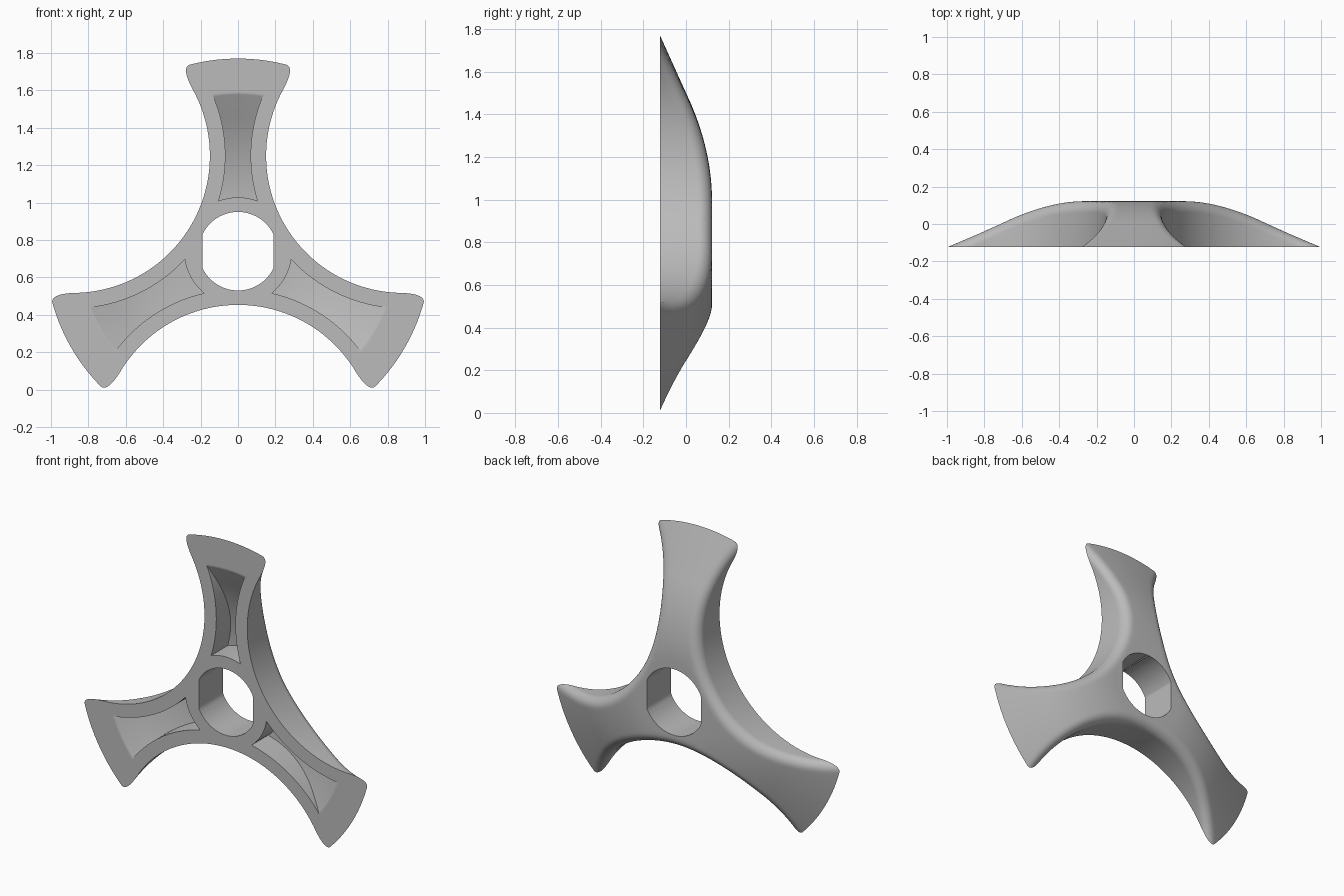
import bpy, bmesh
from math import sin, cos, acos, sqrt, pi, radians, hypot
from mathutils import Matrix, Vector

old = bpy.data.objects.get("Cube")
if old:
    bpy.data.objects.remove(old, do_unlink=True)

HUB_Z = 0.74      # height of the hub centre
TIP = 1.03        # arm length
BASE = -0.122     # flat front plane
SCOOP_C, SCOOP_R = 1.02, 0.733   # circles that scoop out the gaps between arms
FILLET = 0.06
WALL, SHELL = 0.083, 0.077       # side wall and back shell thickness
SIXTH = radians(60)


def dome(r):
    """Height of the domed back at a radius."""
    if r < 0.25:
        return -BASE
    if r < 0.76:
        return -BASE - 0.469 * (r - 0.25) ** 2
    return BASE * (r - 0.76) / (TIP - 0.76)


def pocket_floor(r):
    slope = 0.0 if r < 0.25 else min(0.938 * (r - 0.25), 0.452)
    return dome(r) - SHELL * sqrt(1 + slope * slope)


def edge_angle(r, radius):
    """Angle from the arm axis at which a ring meets the scoop circle."""
    if r <= SCOOP_C - radius:
        return SIXTH
    c = (r * r + SCOOP_C ** 2 - radius ** 2) / (2 * r * SCOOP_C)
    return SIXTH - acos(max(-1, min(1, c)))


def body_edge(r):
    h = max(0.0, dome(r) - BASE)
    if h >= FILLET:
        return edge_angle(r, SCOOP_R)
    inset = FILLET - sqrt(max(0.0, FILLET ** 2 - (FILLET - h) ** 2))
    return edge_angle(r, SCOOP_R + inset)


def body_height(r, a):
    d = hypot(r * sin(a) - SCOOP_C * sin(SIXTH), r * cos(a) - SCOOP_C * cos(SIXTH)) - SCOOP_R
    d = max(0.0, min(d, FILLET))
    drop = FILLET - sqrt(max(0.0, FILLET ** 2 - (FILLET - d) ** 2))
    return max(BASE, dome(r) - drop)


def finish(name, bm):
    bmesh.ops.remove_doubles(bm, verts=bm.verts[:], dist=2e-5)
    bmesh.ops.recalc_face_normals(bm, faces=bm.faces[:])
    mesh = bpy.data.meshes.new(name)
    bm.to_mesh(mesh)
    bm.free()
    obj = bpy.data.objects.new(name, mesh)
    bpy.context.collection.objects.link(obj)
    obj.location.z = HUB_Z
    return obj


def three_arms(name, rings, edge, height, floor, steps=16):
    """Polar patch for half an arm, mirrored and turned, then closed to a flat floor."""
    bm = bmesh.new()
    for turn in range(3):
        rot = Matrix.Rotation(2 * pi * turn / 3, 3, 'Y')
        for side in (1, -1):
            grid = []
            for r in rings:
                row = []
                for j in range(steps + 1):
                    a = edge(r) * (1 - (1 - j / steps) ** 2)
                    p = Vector((side * r * sin(a), height(r, a), r * cos(a)))
                    row.append(bm.verts.new(rot @ p))
                grid.append(row)
            for lo, hi in zip(grid, grid[1:]):
                for j in range(steps):
                    bm.faces.new((lo[j], lo[j + 1], hi[j + 1], hi[j]))
    bmesh.ops.remove_doubles(bm, verts=bm.verts[:], dist=2e-5)
    new = bmesh.ops.extrude_face_region(bm, geom=bm.faces[:], use_keep_orig=True)
    for v in new["geom"]:
        if isinstance(v, bmesh.types.BMVert):
            v.co.y = floor
    return finish(name, bm)


# Body: rings crowd together near the hub scoop and near the tip
neck = SCOOP_C - SCOOP_R
rings = [0.1, 0.16] + [neck - 0.08 * (1 - i / 8) ** 2 for i in range(8)]
rings += [neck + (TIP - neck) * sin(pi * i / 80) ** 2 for i in range(41)]
body = three_arms("three_arm_body", rings, body_edge, body_height, BASE)

# Hollow pockets in the front of each arm
pocket_rings = [0.288 + 0.57 * i / 28 for i in range(29)]
pockets = three_arms("pocket_cutter", pocket_rings,
                     lambda r: edge_angle(r, SCOOP_R + WALL),
                     lambda r, a: pocket_floor(r), BASE - 0.1)

# Centre hole: round with two flats
bm = bmesh.new()
ring = [bm.verts.new((max(-0.19, min(0.19, 0.21 * cos(2 * pi * i / 96))), -0.4,
                      0.21 * sin(2 * pi * i / 96))) for i in range(96)]
face = bm.faces.new(ring)
new = bmesh.ops.extrude_face_region(bm, geom=[face], use_keep_orig=True)
for v in new["geom"]:
    if isinstance(v, bmesh.types.BMVert):
        v.co.y = 0.4
hole = finish("hole_cutter", bm)

bpy.ops.object.select_all(action='DESELECT')
bpy.context.view_layer.objects.active = body
body.select_set(True)
for cutter in (hole, pockets):
    cutter.hide_render = True
    mod = body.modifiers.new("cut", 'BOOLEAN')
    mod.operation = 'DIFFERENCE'
    mod.solver = 'EXACT'
    mod.object = cutter
    bpy.ops.object.modifier_apply(modifier=mod.name)
    bpy.data.objects.remove(cutter, do_unlink=True)

# Plain grey finish
grey = bpy.data.materials.new("plain_grey")
grey.use_nodes = True
colour = (0.5, 0.5, 0.5, 1)
grey.diffuse_color = colour
grey.node_tree.nodes["Principled BSDF"].inputs["Base Color"].default_value = colour
body.data.materials.clear()
body.data.materials.append(grey)
for p in body.data.polygons:
    p.material_index = 0
bpy.ops.object.shade_smooth_by_angle(angle=radians(32))
